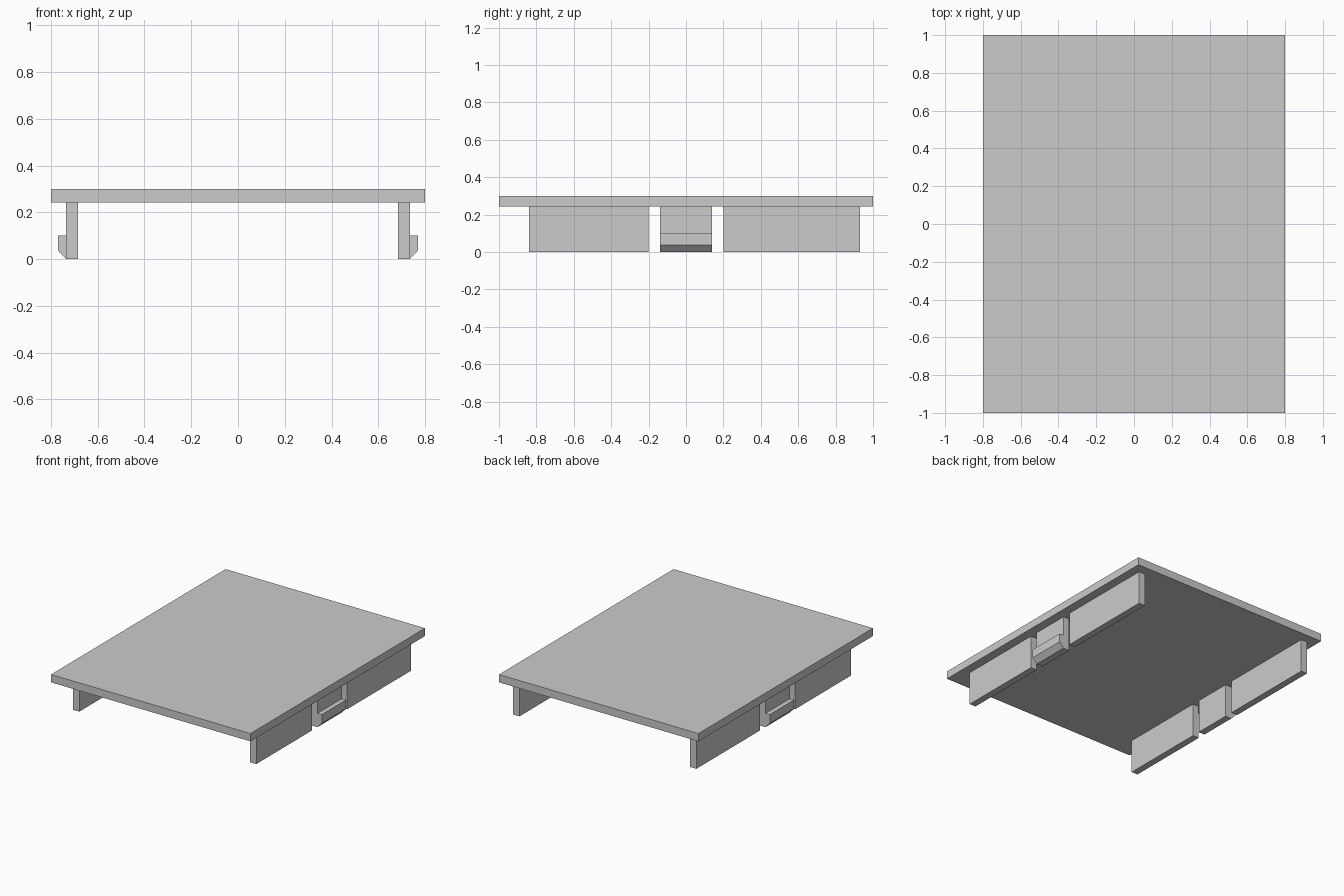
import bpy
import bmesh

cube = bpy.data.objects.get("Cube")
if cube:
    bpy.data.objects.remove(cube, do_unlink=True)

# Single plain grey
grey = bpy.data.materials.new("plain grey")
grey.use_nodes = True
colour = (0.6, 0.6, 0.6, 1)
grey.diffuse_color = colour
grey.node_tree.nodes["Principled BSDF"].inputs["Base Color"].default_value = colour


def extrude_profile(name, profile, y0, y1, side=1):
    """Extrude an (x, z) profile along y; side=-1 mirrors it across x."""
    bm = bmesh.new()
    face = bm.faces.new([bm.verts.new((side * x, y0, z)) for x, z in profile])
    extruded = bmesh.ops.extrude_face_region(bm, geom=[face])["geom"]
    verts = [v for v in extruded if isinstance(v, bmesh.types.BMVert)]
    bmesh.ops.translate(bm, verts=verts, vec=(0, y1 - y0, 0))
    bmesh.ops.recalc_face_normals(bm, faces=bm.faces)
    mesh = bpy.data.meshes.new(name)
    bm.to_mesh(mesh)
    bm.free()
    mesh.materials.append(grey)
    obj = bpy.data.objects.new(name, mesh)
    bpy.context.collection.objects.link(obj)
    return obj


def rectangle(x0, x1, z0, z1):
    return [(x0, z0), (x1, z0), (x1, z1), (x0, z1)]


UNDERSIDE, TOP = 0.243, 0.3
INNER, OUTER, HOOK = 0.685, 0.735, 0.77

# Flat cover panel
extrude_profile("cover_panel", rectangle(-0.8, 0.8, UNDERSIDE, TOP), -1, 1)

# Skirt walls and snap clip along each long side
wall = rectangle(INNER, OUTER, 0, UNDERSIDE)
clip = [(INNER, 0), (OUTER, 0), (HOOK, 0.037), (HOOK, 0.1),
        (OUTER, 0.1), (OUTER, UNDERSIDE), (INNER, UNDERSIDE)]
for label, side in (("left", 1), ("right", -1)):
    extrude_profile(label + "_front_wall", wall, -0.84, -0.2, side)
    extrude_profile(label + "_back_wall", wall, 0.2, 0.93, side)
    extrude_profile(label + "_snap_clip", clip, -0.14, 0.14, side)
